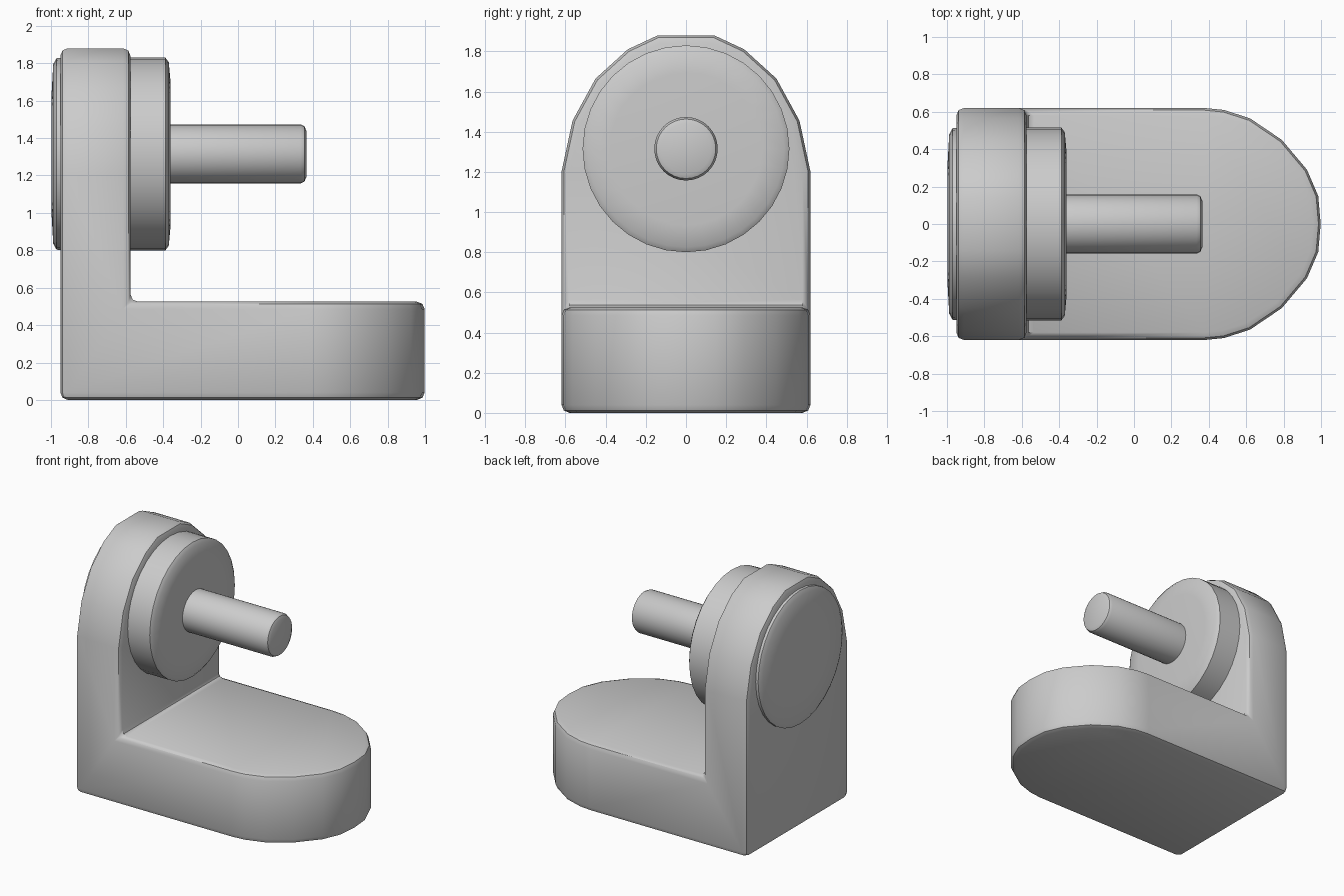
import bpy, bmesh, math
from mathutils import Matrix

if "Cube" in bpy.data.objects:
    bpy.data.objects.remove(bpy.data.objects["Cube"], do_unlink=True)

grey = bpy.data.materials.new("plain_grey")
grey.use_nodes = True
grey.diffuse_color = (0.6, 0.6, 0.6, 1)
bsdf = next(n for n in grey.node_tree.nodes if n.type == 'BSDF_PRINCIPLED')
bsdf.inputs["Base Color"].default_value = grey.diffuse_color


def finish(bm, name):
    """Turn a bmesh into a smooth-shaded object with sharp edges kept."""
    bmesh.ops.recalc_face_normals(bm, faces=bm.faces[:])
    mesh = bpy.data.meshes.new(name)
    bm.to_mesh(mesh)
    bm.free()
    mesh.materials.append(grey)
    obj = bpy.data.objects.new(name, mesh)
    bpy.context.scene.collection.objects.link(obj)
    bpy.ops.object.select_all(action='DESELECT')
    obj.select_set(True)
    bpy.context.view_layer.objects.active = obj
    bpy.ops.object.shade_smooth_by_angle(angle=math.radians(35))


def lathe(name, profile, steps, axis_z=1.315):
    """Spin (x, radius) points around a horizontal axis along x."""
    bm = bmesh.new()
    verts = [bm.verts.new((x, 0, axis_z + r)) for x, r in profile]
    edges = [bm.edges.new(pair) for pair in zip(verts, verts[1:])]
    bmesh.ops.spin(bm, geom=verts + edges, cent=(0, 0, axis_z), axis=(1, 0, 0),
                   angle=math.tau, steps=steps, use_merge=True)
    bmesh.ops.remove_doubles(bm, verts=bm.verts[:], dist=0.0005)
    finish(bm, name)


# Bracket: an L of two plates, each with a rounded end
BACK, INNER, TOP, HALF = -0.95, -0.575, 0.525, 0.62
half_tip = [(-HALF, 0.38), (-0.61, 0.48), (-0.565, 0.62), (-0.45, 0.79),
            (-0.29, 0.925), (-0.15, 0.985)]
half_arch = [(-HALF, 1.2), (-0.565, 1.455), (-0.45, 1.665),
             (-0.29, 1.81), (-0.14, 1.88)]
tip = half_tip + [(0, 0.998)] + [(-y, d) for y, d in reversed(half_tip)]
arch = half_arch + [(-y, d) for y, d in reversed(half_arch)]

bm = bmesh.new()
low = [bm.verts.new((x, y, 0)) for y, x in tip]
high = [bm.verts.new((x, y, TOP)) for y, x in tip]
rear = [bm.verts.new((BACK, y, z)) for y, z in arch]
face = [bm.verts.new((INNER, y, z)) for y, z in arch]
heel = [bm.verts.new((BACK, s * HALF, 0)) for s in (-1, 1)]
nook = [bm.verts.new((INNER, s * HALF, TOP)) for s in (-1, 1)]

for loop, ends in ((low, heel), (high, nook), (rear, heel), (face, nook)):
    bm.faces.new([ends[0]] + loop + [ends[1]])
for a, b in ((low, high), (rear, face)):
    for i in range(len(a) - 1):
        bm.faces.new((a[i], a[i + 1], b[i + 1], b[i]))
for i in (0, -1):
    bm.faces.new((heel[i], low[i], high[i], nook[i], face[i], rear[i]))
bmesh.ops.recalc_face_normals(bm, faces=bm.faces[:])
corners = [e for e in bm.edges if e.calc_face_angle(0) > math.radians(40)]
bmesh.ops.bevel(bm, geom=corners, offset=0.04, offset_type='OFFSET',
                segments=2, profile=0.5, affect='EDGES', clamp_overlap=True)
finish(bm, "bracket")

# Round parts through the upright
lathe("rear_cap", [(-0.998, 0), (-0.998, 0.3), (-0.988, 0.48),
                   (-0.97, 0.512), (-0.90, 0.515), (-0.90, 0)], 32)
lathe("front_collar", [(-0.70, 0), (-0.70, 0.515), (-0.388, 0.515),
                       (-0.37, 0.49), (-0.36, 0.38), (-0.36, 0)], 32)
lathe("axle_pin", [(-0.40, 0), (-0.40, 0.158), (0.335, 0.158),
                   (0.355, 0.148), (0.365, 0.125), (0.365, 0)], 32)
